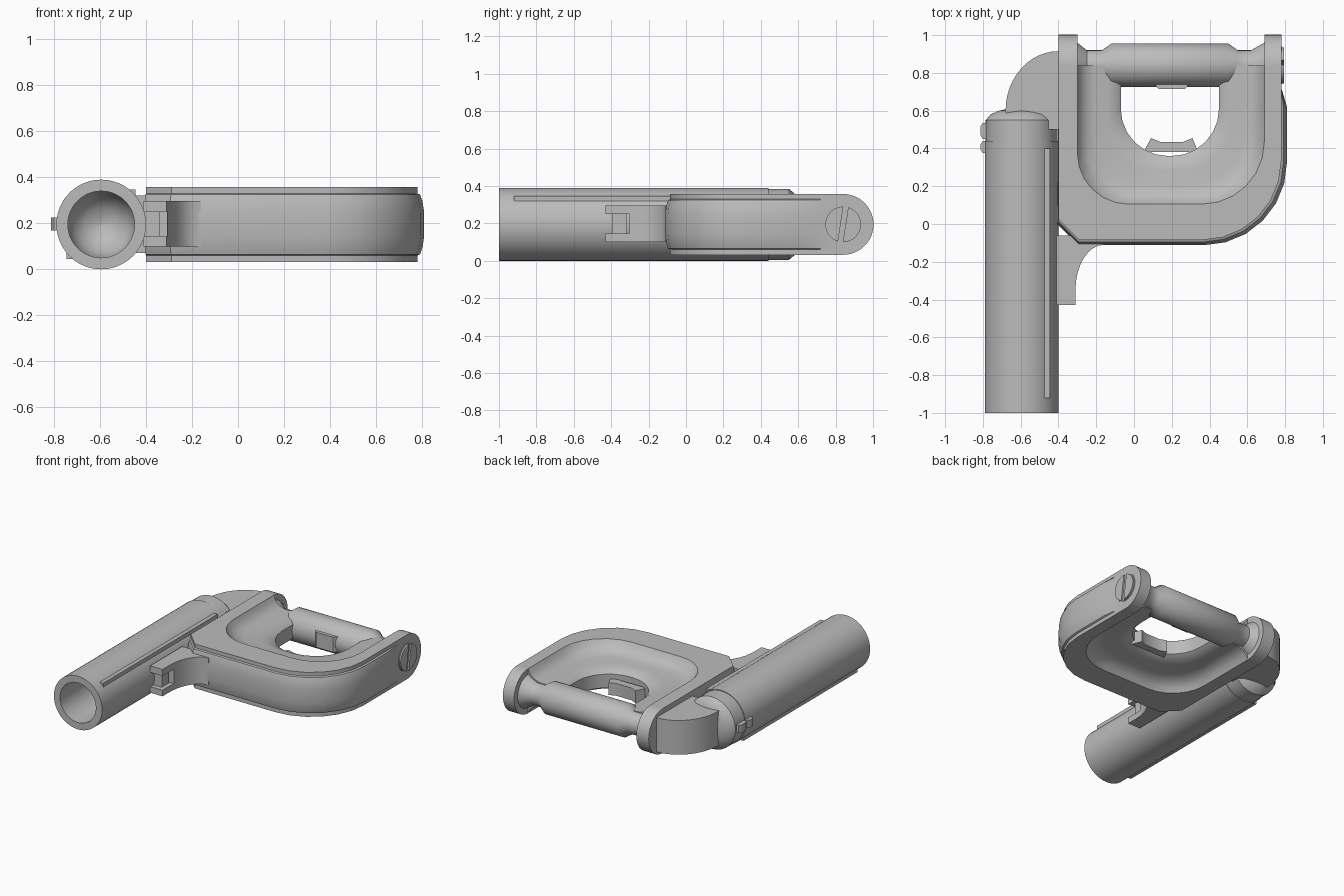
import bpy, bmesh, math
from mathutils import Vector

if "Cube" in bpy.data.objects:
    bpy.data.objects.remove(bpy.data.objects["Cube"], do_unlink=True)

GREY = (0.5, 0.5, 0.5, 1)
metal = bpy.data.materials.new("plain grey")
metal.use_nodes = True
metal.diffuse_color = GREY
metal.node_tree.nodes["Principled BSDF"].inputs["Base Color"].default_value = GREY

MID = 0.195      # height of every axis
PIVOT = 0.84     # y of the cross bar
HALF = 0.1625    # half height of the frame
BARREL = -0.595  # x of the barrel axis


def finish(name, bm, angle=35):
    bmesh.ops.remove_doubles(bm, verts=bm.verts, dist=0.0001)
    bmesh.ops.recalc_face_normals(bm, faces=bm.faces)
    mesh = bpy.data.meshes.new(name)
    bm.to_mesh(mesh)
    bm.free()
    mesh.materials.append(metal)
    mesh.shade_smooth()
    mesh.set_sharp_from_angle(angle=math.radians(angle))
    obj = bpy.data.objects.new(name, mesh)
    bpy.context.collection.objects.link(obj)
    return obj


def loft(name, rings, caps=True, angle=35):
    """Skin a row of closed rings."""
    bm = bmesh.new()
    rows = [[bm.verts.new(p) for p in ring] for ring in rings]
    n = len(rows[0])
    for a, b in zip(rows, rows[1:]):
        for i in range(n):
            j = (i + 1) % n
            bm.faces.new((a[i], a[j], b[j], b[i]))
    if caps:
        bm.faces.new(rows[0])
        bm.faces.new(rows[-1])
    return finish(name, bm, angle)


def prism(name, outline, lo, hi, axis="z"):
    place = (lambda a, b, t: (a, b, t)) if axis == "z" else (lambda a, b, t: (t, a, b))
    return loft(name, [[place(a, b, t) for a, b in outline] for t in (lo, hi)])


def box(name, lo, hi):
    return prism(name, [(lo[0], lo[1]), (hi[0], lo[1]), (hi[0], hi[1]), (lo[0], hi[1])], lo[2], hi[2])


def lathe(name, profile, axis, centre, sides=48):
    """Turn (distance, radius) points around the x or y axis."""
    rings = []
    for d, r in profile:
        ring = []
        for k in range(sides):
            t = math.tau * k / sides
            u, z = centre + r * math.cos(t), MID + r * math.sin(t)
            ring.append((d, u, z) if axis == "x" else (u, d, z))
        rings.append(ring)
    return loft(name, rings)


def u_path(left, right, front, rl, rr, steps=6):
    """U-shaped plan line, open at the back, with two rounded corners."""
    pts = [Vector((left, PIVOT))]
    for cx, r, start in ((left + rl, rl, math.pi), (right - rr, rr, 1.5 * math.pi)):
        for k in range(steps + 1):
            t = start + math.pi / 2 * k / steps
            pts.append(Vector((cx + r * math.cos(t), front + r + r * math.sin(t))))
    return pts + [Vector((right, y)) for y in (0.62, 0.72, PIVOT)]


# U-shaped frame: flat flanges, bulging side, dished inside, open centre
rim = u_path(-0.4, 0.78, -0.085, 0.11, 0.42)
bulge = u_path(-0.405, 0.81, -0.112, 0.11, 0.44)
for path in (rim, bulge):
    # straight chamfer on the corner beside the barrel
    for k in range(1, 6):
        path[1 + k] = path[1].lerp(path[7], k / 6)
bulge[0], bulge[-2:] = rim[0], rim[-2:]
inner = u_path(-0.3, 0.69, 0.105, 0.27, 0.33)
hole = u_path(-0.07, 0.45, 0.36, 0.25, 0.25)
rings = []
for o, b, i, h in zip(rim, bulge, inner, hole):
    half = [(b, 0.05), (o.lerp(b, 0.75), 0.1), (o.lerp(b, 0.4), 0.13), (o, 0.135), (o, HALF),
            (i, HALF), (i.lerp(h, 0.07), 0.13), (i.lerp(h, 0.2), 0.1), (i.lerp(h, 0.4), 0.085),
            (i.lerp(h, 0.7), 0.085), (i.lerp(h, 0.9), 0.07), (h, 0.05)]
    ring = [(p.x, p.y, MID + z) for p, z in half]
    rings.append(ring + [(p.x, p.y, MID - z) for p, z in reversed(half)])
loft("frame", rings, angle=40)

# Round arm ends and the cross bar between them
lathe("left_arm_end", [(0.69, HALF), (0.78, HALF)], "x", PIVOT)
lathe("right_arm_end", [(-0.4, HALF), (-0.3, HALF)], "x", PIVOT)
lathe("cross_bar", [(-0.3, 0.12), (-0.25, 0.08), (-0.17, 0.08), (-0.12, 0.115),
                    (0.5, 0.115), (0.55, 0.08), (0.62, 0.08), (0.69, 0.12)], "x", PIVOT)

# Slotted screw head on the left arm
lathe("screw_base", [(0.77, 0.1), (0.784, 0.1)], "x", PIVOT)
for side, turn in (("front", math.pi), ("back", 0)):
    arc = [turn - 0.15 + math.radians(a) for a in range(-82, 83, 4)]
    prism("screw_head_" + side,
          [(PIVOT + 0.095 * math.cos(t), MID + 0.095 * math.sin(t)) for t in arc], 0.78, 0.795, "x")

# Stops inside the opening
prism("back_stop", [(0.1, 0.75), (0.13, 0.715), (0.27, 0.715), (0.3, 0.75)], 0.14, 0.25)
prism("front_stop", [(0.05, 0.38), (0.09, 0.455), (0.14, 0.435), (0.26, 0.435),
                     (0.31, 0.455), (0.34, 0.38)], 0.12, 0.21)

# Hollow barrel with a domed back end
lathe("barrel", [(0.5, 0.001), (0.48, 0.07), (0.43, 0.12), (0.36, 0.145), (-1, 0.145),
                 (-1, 0.195), (0.44, 0.195), (0.44, 0.19), (0.55, 0.19), (0.58, 0.165),
                 (0.6, 0.12), (0.612, 0.06), (0.615, 0.001)], "y", BARREL)

# Two thin rails on opposite sides of the barrel
box("upper_rail", (-0.48, -0.92, 0.32), (-0.445, 0.4, 0.348))
box("lower_rail", (-0.745, -0.92, 0.045), (-0.71, 0.4, 0.07))

# Split button on the outer side of the barrel
for part, y0, y1 in (("front", 0.375, 0.44), ("back", 0.45, 0.535)):
    prism("button_" + part, [(-0.77, y0), (-0.77, y1), (-0.8, y1), (-0.813, y1 - 0.02),
                             (-0.813, y0 + 0.02), (-0.8, y0)], 0.168, 0.225)

# Rounded ear joining barrel and frame at the back
ear = [(-0.4, 0.5), (-0.66, 0.5)]
for k in range(13):
    t = math.pi / 2 * k / 12
    ear.append((-0.4 - 0.28 * math.cos(t), 0.6 + 0.315 * math.sin(t)))
prism("back_ear", ear, 0.07, 0.32)

# Forked lug at the front with a concave edge and a small post
curve = []
for k in range(9):
    t = math.pi / 2 * k / 8
    curve.append((-0.16 - 0.15 * math.cos(t), -0.35 + 0.24 * math.sin(t)))
root = [(-0.16, -0.06), (-0.41, -0.06)]
prong = [(-0.41, -0.43), (-0.31, -0.43)] + curve + root
web = [(-0.41, -0.3)] + [p for p in curve if p[1] > -0.31] + root
prism("lug_lower_prong", prong, 0.1, 0.145)
prism("lug_web", web, 0.145, 0.25)
prism("lug_upper_prong", prong, 0.25, 0.297)
box("lug_post", (-0.45, -0.395, 0.13), (-0.34, -0.315, 0.26))
